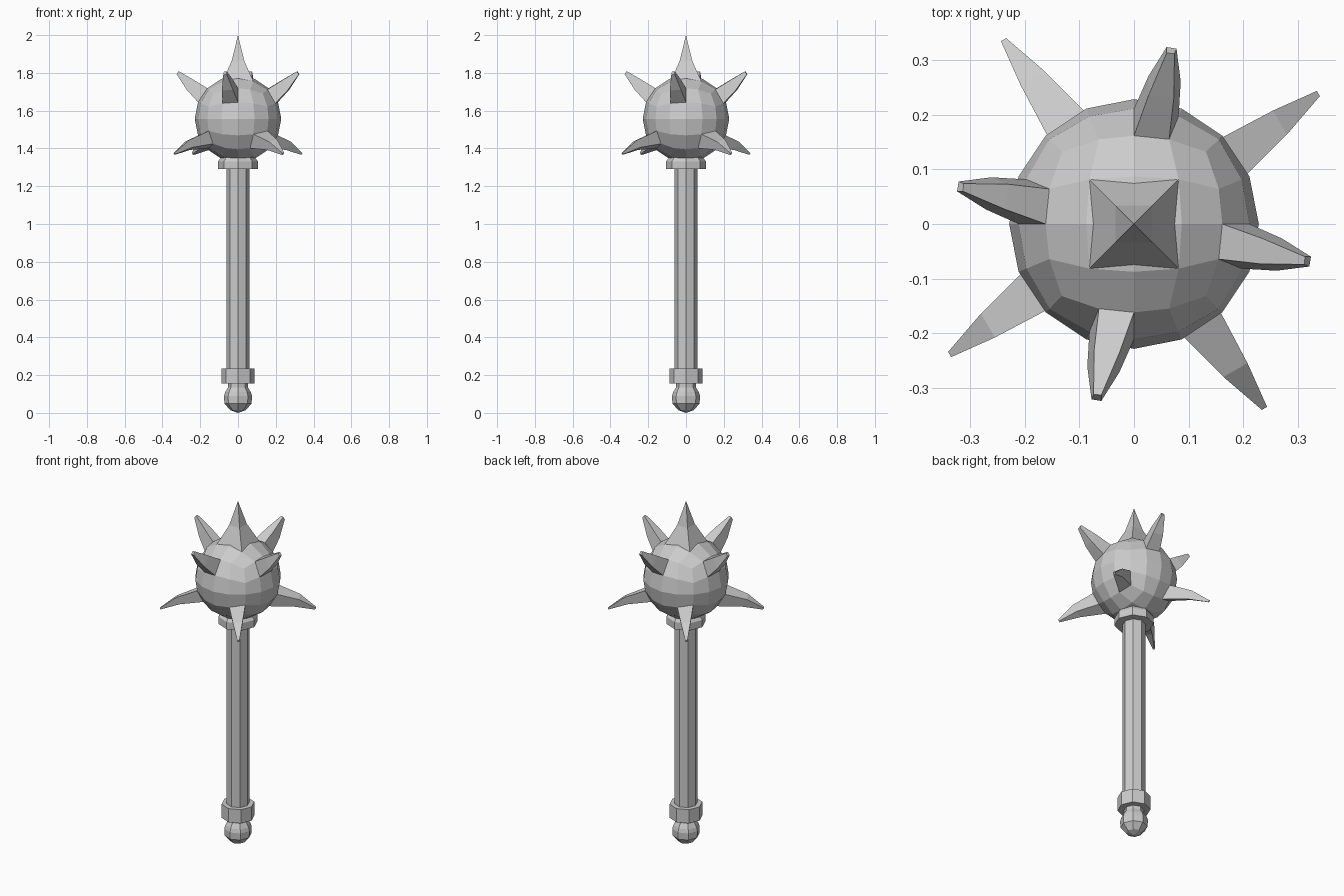
import bpy, bmesh
from math import tan, pi, cos, sin
from mathutils import Vector, Matrix

cube = bpy.data.objects.get("Cube")
if cube:
    bpy.data.objects.remove(cube, do_unlink=True)

# Single steel material
steel = bpy.data.materials.new("grey_steel")
steel.use_nodes = True
GREY = (0.6, 0.6, 0.6, 1)
steel.diffuse_color = GREY
steel.node_tree.nodes["Principled BSDF"].inputs["Base Color"].default_value = GREY

CENTRE = Vector((0, 0, 1.557))
RADIUS = 0.229
STEP = tan(pi / 8)


def finish(name, bm):
    bmesh.ops.recalc_face_normals(bm, faces=bm.faces)
    mesh = bpy.data.meshes.new(name)
    bm.to_mesh(mesh)
    bm.free()
    mesh.materials.append(steel)
    obj = bpy.data.objects.new(name, mesh)
    bpy.context.collection.objects.link(obj)
    return obj


def loft(name, rings):
    """Skin a list of equal rings and cap both ends."""
    bm = bmesh.new()
    loops = [[bm.verts.new(p) for p in ring] for ring in rings]
    n = len(loops[0])
    for a, b in zip(loops, loops[1:]):
        for i in range(n):
            j = (i + 1) % n
            bm.faces.new((a[i], a[j], b[j], b[i]))
    bm.faces.new(loops[0])
    bm.faces.new(loops[-1])
    bmesh.ops.remove_doubles(bm, verts=bm.verts, dist=0.0005)
    return finish(name, bm)


def turned(name, profile, sides=8):
    """Eight-sided part turned about the z axis from (radius, z) pairs."""
    angles = [2 * pi * i / sides for i in range(sides)]
    return loft(name, [[Vector((r * cos(a), r * sin(a), z)) for a in angles]
                       for r, z in profile])


def on_ball(x, y, z, sink=1.0):
    return CENTRE + Vector((x, y, z)).normalized() * RADIUS * sink


def spike(name, corners, mid, mid_scale, tip, tip_scale, turn=0):
    """Bent spike growing from one square facet of the ball."""
    base = [on_ball(*c) for c in corners]
    root = sum(base, Vector()) / len(base)
    rings = [[on_ball(*c, sink=0.97) for c in corners], base]
    for centre, scale in ((mid, mid_scale), (tip, tip_scale)):
        rings.append([Vector(centre) + (p - root) * scale for p in base])
    rot = Matrix.Rotation(turn * pi / 2, 3, 'Z')
    return loft(name, [[rot @ p for p in ring] for ring in rings])


# Handle parts
turned("pommel", [(0.002, 0), (0.042, 0.015), (0.072, 0.05), (0.074, 0.09),
                  (0.068, 0.11), (0.053, 0.135), (0.053, 0.17)])
turned("lower_collar", [(0.088, 0.155), (0.088, 0.235)])
turned("shaft", [(0.061, 0.2), (0.061, 1.32)])
turned("upper_collar", [(0.105, 1.29), (0.105, 1.332), (0.085, 1.36)])

# Faceted ball: subdivided cube pushed onto a sphere with even angles
bm = bmesh.new()
bmesh.ops.create_cube(bm, size=2)
bmesh.ops.subdivide_edges(bm, edges=bm.edges, cuts=3, use_grid_fill=True)
for v in bm.verts:
    v.co = on_ball(*[tan(c * pi / 4) for c in v.co])
finish("ball", bm)

# Top spike
spike("top_spike",
      [(-STEP, -STEP, 1), (STEP, -STEP, 1), (STEP, STEP, 1), (-STEP, STEP, 1)],
      (0, 0, 1.863), 0.41, (0, 0, 2), 0.001)

# Four upward spikes and four drooping spikes
for k, side in enumerate(("front", "left", "back", "right")):
    spike("upper_spike_" + side,
          [(-STEP, -1, STEP), (0, -1, STEP), (0, -1, 1), (-STEP, -1, 1)],
          (-0.053, -0.25, 1.735), 0.72, (-0.068, -0.318, 1.8), 0.22, k)
for k, side in enumerate(("left", "back", "right", "front")):
    spike("lower_spike_" + side,
          [(1, STEP, -STEP), (1, 1, -STEP), (1, 1, -1), (1, STEP, -1)],
          (0.258, 0.18, 1.42), 0.6, (0.336, 0.238, 1.372), 0.13, k)
